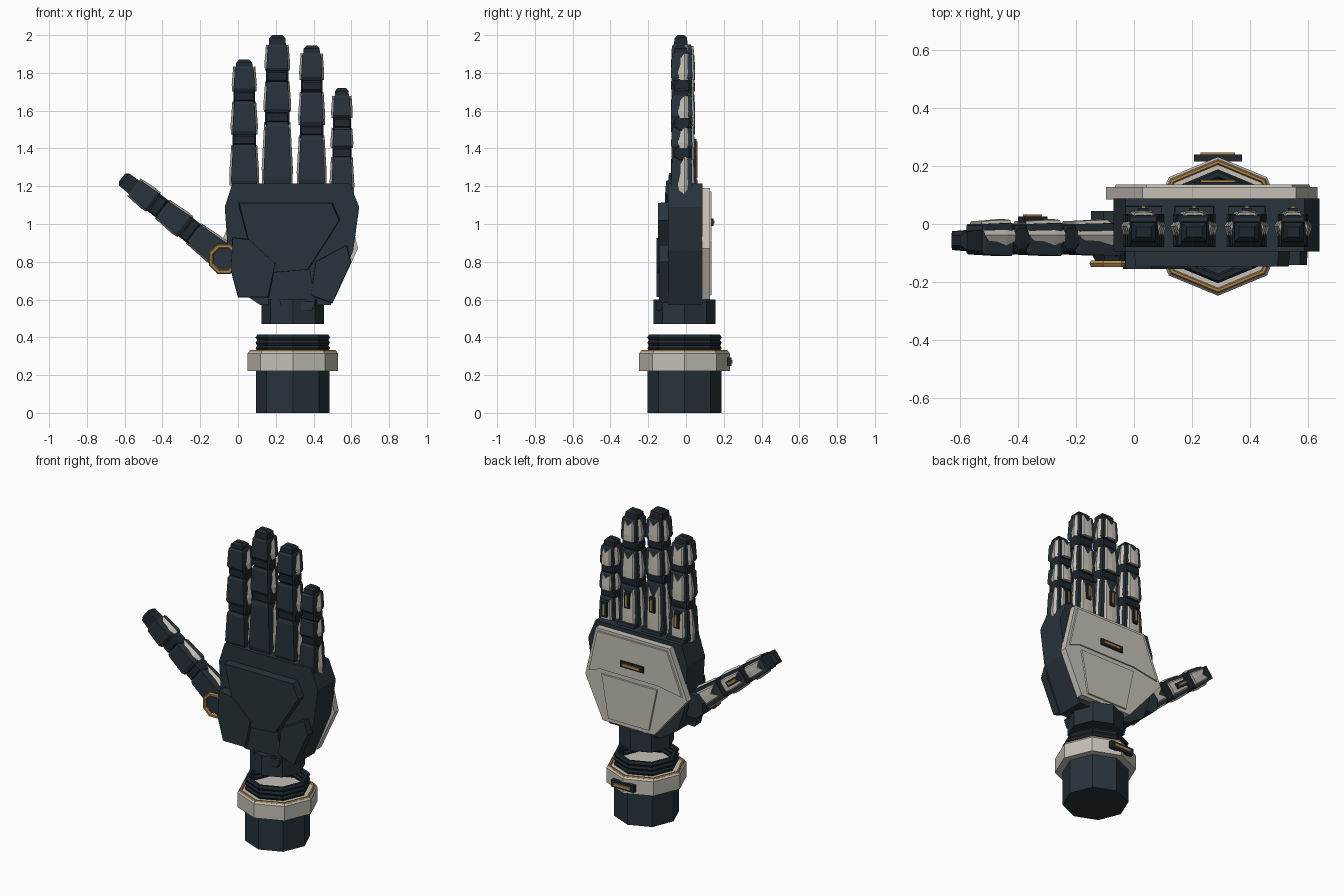
import bpy, bmesh, math
from mathutils import Matrix, Vector

if "Cube" in bpy.data.objects:
    bpy.data.objects.remove(bpy.data.objects["Cube"])


def material(name, rgb):
    m = bpy.data.materials.new(name)
    m.diffuse_color = (*rgb, 1)
    m.use_nodes = True
    m.node_tree.nodes["Principled BSDF"].inputs["Base Color"].default_value = m.diffuse_color
    return m


DARK = material("dark slate", (0.021, 0.033, 0.043))
JOINT = material("joint black", (0.013, 0.021, 0.028))
SHELL = material("warm ivory", (0.56, 0.53, 0.47))
GOLD = material("brass", (0.42, 0.23, 0.07))
I = Matrix.Identity(4)


def loft(name, rings, mat, M=I):
    """Closed solid skinned through rings of equal point count."""
    bm = bmesh.new()
    vs = [[bm.verts.new(M @ Vector(p)) for p in r] for r in rings]
    n = len(rings[0])
    for a, b in zip(vs, vs[1:]):
        for i in range(n):
            j = (i + 1) % n
            bm.faces.new((a[i], a[j], b[j], b[i]))
    bm.faces.new(vs[0][::-1])
    bm.faces.new(vs[-1])
    bmesh.ops.recalc_face_normals(bm, faces=bm.faces)
    me = bpy.data.meshes.new(name)
    bm.to_mesh(me)
    bm.free()
    me.materials.append(mat)
    ob = bpy.data.objects.new(name, me)
    bpy.context.collection.objects.link(ob)
    return ob


def plate(name, pts, y0, y1, mat, shrink=1.0):
    """xz outline extruded along y, with the y1 end optionally shrunk."""
    cx = sum(p[0] for p in pts) / len(pts)
    cz = sum(p[1] for p in pts) / len(pts)
    end = [(cx + (x - cx) * shrink, y1, cz + (z - cz) * shrink) for x, z in pts]
    return loft(name, [[(x, y0, z) for x, z in pts], end], mat)


def rect(hw, y0, y1, z):
    return [(-hw, y0, z), (hw, y0, z), (hw, y1, z), (-hw, y1, z)]


def circle(r, z, n=8):
    return [(r * math.cos(2 * math.pi * i / n), r * math.sin(2 * math.pi * i / n), z) for i in range(n)]


def drum(name, stack, mat, M=I, n=8):
    return loft(name, [circle(r, z, n) for r, z in stack], mat, M)


def torus(name, R, r, M, mat, sides=8, n=6):
    bm = bmesh.new()
    vs = []
    for i in range(sides):
        a = 2 * math.pi * i / sides
        vs.append([bm.verts.new(M @ Vector(((R + r * math.cos(b)) * math.cos(a),
                                            (R + r * math.cos(b)) * math.sin(a), r * math.sin(b))))
                   for b in [2 * math.pi * k / n for k in range(n)]])
    for i in range(sides):
        for k in range(n):
            i2, k2 = (i + 1) % sides, (k + 1) % n
            bm.faces.new((vs[i][k], vs[i2][k], vs[i2][k2], vs[i][k2]))
    bmesh.ops.recalc_face_normals(bm, faces=bm.faces)
    me = bpy.data.meshes.new(name)
    bm.to_mesh(me)
    bm.free()
    me.materials.append(mat)
    bpy.context.collection.objects.link(bpy.data.objects.new(name, me))


def slot(name, M, w, h, y):
    """Dark vent plate with a brass bar, facing +y."""
    loft(name + "_frame", [rect(w / 2, y - 0.015, y + 0.01, -h / 2), rect(w / 2, y - 0.015, y + 0.01, h / 2)], JOINT, M)
    a, b = (w * 0.72, h * 0.4) if w > h else (w * 0.4, h * 0.72)
    loft(name + "_bar", [rect(a / 2, y, y + 0.016, -b / 2), rect(a / 2, y, y + 0.016, b / 2)], GOLD, M)


def finger(name, M, segs, end, w, w_end):
    """segs: (start, end) along local z; tapering from w to w_end."""
    top = segs[-1][1]
    width = lambda s: w + (w_end - w) * max(0, s - segs[0][0]) / (top - segs[0][0])
    for k, (s0, s1) in enumerate(segs):
        L, a, b = s1 - s0, width(s0) / 2, width(s1) / 2 * 0.95
        tag = f"{name}_{('lower', 'middle', 'upper')[k]}"
        # dark core with chamfered ends
        loft(tag + "_core", [rect(a * 0.9, -0.07, 0.03, s0), rect(a, -0.08, 0.034, s0 + 0.12 * L),
                             rect(b, -0.075, 0.03, s1 - 0.08 * L), rect(b * 0.9, -0.068, 0.025, s1)], DARK, M)
        # ivory shell round the back and sides, notched top
        rings = []
        for t, g, notch in ((0.02, 0.93, 0), (0.28, 1.0, 0), (1.0, 0.93, 1)):
            c = (a + (b - a) * t) * g
            prof = [(-c, -0.045, .3), (-c - 0.012, -0.008, 0), (-c * 0.6, 0.044, .06), (0, 0.047, .3),
                    (c * 0.6, 0.044, .06), (c + 0.012, -0.008, 0), (c, -0.045, .3)]
            rings.append([(x, y * (1 - 0.1 * notch), s0 + L * (t - d * notch)) for x, y, d in prof])
        loft(tag + "_shell", rings, SHELL, M)
        # hinge barrel above each of the first two segments
        if k < 2:
            s = (s1 + segs[k + 1][0]) / 2
            hw = width(s) / 2
            drum(tag + "_hinge", [(0.04, -hw), (0.05, -hw * 0.85), (0.05, hw * 0.85), (0.04, hw)], JOINT,
                 M @ Matrix.Translation((0, -0.02, s)) @ Matrix.Rotation(math.pi / 2, 4, 'Y')
                 @ Matrix.Rotation(math.pi / 8, 4, 'Z'))
    # fingertip
    h = w_end / 2
    loft(name + "_tip", [rect(h * 0.85, -0.065, 0.01, top - 0.01), rect(h * 0.8, -0.06, 0.005, end - 0.015),
                         rect(h * 0.5, -0.045, -0.01, end)], JOINT, M)


# forearm, collar, bellows and wrist
A = Matrix.Translation((0.29, -0.008, 0))
drum("forearm", [(0.195, 0), (0.195, 0.23)], DARK, A)
drum("collar", [(0.24, 0.222), (0.24, 0.315), (0.232, 0.325)], SHELL, A)
torus("collar_ring", 0.222, 0.009, A @ Matrix.Translation((0, 0, 0.325)), GOLD)
for i in range(3):
    torus(f"bellows_{i + 1}", 0.18, 0.017, A @ Matrix.Translation((0, 0, 0.343 + i * 0.028)), JOINT)
drum("wrist", [(0.165, 0.47), (0.165, 0.6)], DARK, A)
slot("collar_slot", Matrix.Translation((0.29, 0, 0.27)), 0.165, 0.045, 0.231)

# palm body and its pads
plate("palm_body", [(-0.03, 1.215), (0.59, 1.215), (0.642, 1.09), (0.61, 0.86), (0.49, 0.57),
                    (0.12, 0.57), (0.0, 0.65), (-0.05, 0.8), (-0.07, 1.09)], -0.095, 0.088, DARK)
plate("palm_front_panel", [(0, 1.115), (0.5, 1.115), (0.54, 1.02), (0.37, 0.755), (0.19, 0.74), (0.05, 0.92)],
      -0.09, -0.147, DARK, 0.98)
plate("palm_centre_panel", [(0.19, 0.75), (0.38, 0.765), (0.41, 0.58), (0.16, 0.6)], -0.09, -0.135, DARK)
plate("heel_pad", [(0.41, 0.8), (0.575, 0.89), (0.6, 0.8), (0.5, 0.58), (0.385, 0.62)], -0.09, -0.142, DARK, 0.98)
plate("thumb_pad", [(-0.03, 0.93), (0.06, 0.92), (0.2, 0.79), (0.16, 0.61), (0.0, 0.61), (-0.04, 0.76)],
      -0.09, -0.156, DARK, 0.98)
plate("wrist_guard", [(0.22, 0.59), (0.41, 0.59), (0.39, 0.54), (0.24, 0.54)], -0.08, -0.155, DARK)

# ivory back of the hand
plate("back_plate", [(0.03, 1.19), (0.56, 1.19), (0.635, 0.87), (0.51, 0.6), (0.14, 0.6), (-0.097, 0.88)],
      0.084, 0.128, SHELL)
plate("back_upper_panel", [(0.04, 1.175), (0.55, 1.175), (0.612, 0.9), (0.53, 0.93), (0.11, 0.93), (-0.07, 0.9)],
      0.12, 0.136, SHELL, 0.98)
plate("back_lower_panel", [(0.11, 0.905), (0.52, 0.905), (0.47, 0.62), (0.17, 0.62)], 0.12, 0.136, SHELL, 0.97)
slot("back_slot", Matrix.Translation((0.29, 0, 1.01)), 0.165, 0.04, 0.136)

# fingers: name, x, segments, end, widths, vent height
for name, x, segs, end, w, we, sz in (
        ("index_finger", 0.033, [(1.2, 1.42), (1.47, 1.65), (1.7, 1.835)], 1.87, 0.14, 0.105, 1.345),
        ("middle_finger", 0.208, [(1.2, 1.54), (1.59, 1.755), (1.81, 1.95)], 2.0, 0.148, 0.108, 1.40),
        ("ring_finger", 0.39, [(1.2, 1.47), (1.52, 1.7), (1.76, 1.905)], 1.945, 0.14, 0.105, 1.38),
        ("little_finger", 0.55, [(1.15, 1.355), (1.4, 1.51), (1.56, 1.68)], 1.72, 0.112, 0.088, 1.28)):
    M = Matrix.Translation((x, 0, 0))
    finger(name, M, segs, end, w, we)
    loft(name + "_knuckle", [rect(w * 0.47, -0.055, 0.065, segs[0][0] - 0.02),
                             rect(w * 0.45, -0.05, 0.06, segs[0][0] + 0.035)], DARK, M)
    slot(name + "_slot", Matrix.Translation((x, 0, sz)), 0.035, 0.1, 0.046)

# thumb with its hub and brass ring
T = Matrix.Translation((-0.085, -0.03, 0.835)) @ Matrix.Rotation(math.radians(-52.3), 4, 'Y')
finger("thumb", T, [(-0.02, 0.19), (0.24, 0.4), (0.455, 0.59)], 0.67, 0.135, 0.105)
slot("thumb_slot", T @ Matrix.Translation((0, 0, 0.335)), 0.035, 0.1, 0.046)
H = Matrix.Translation((-0.075, 0, 0.815)) @ Matrix.Rotation(math.pi / 2, 4, 'X') @ Matrix.Rotation(math.pi / 8, 4, 'Z')
drum("thumb_hub", [(0.08, -0.045), (0.08, 0.1), (0.062, 0.13)], DARK, H)
torus("thumb_ring", 0.073, 0.013, H @ Matrix.Translation((0, 0, 0.137)), GOLD)
